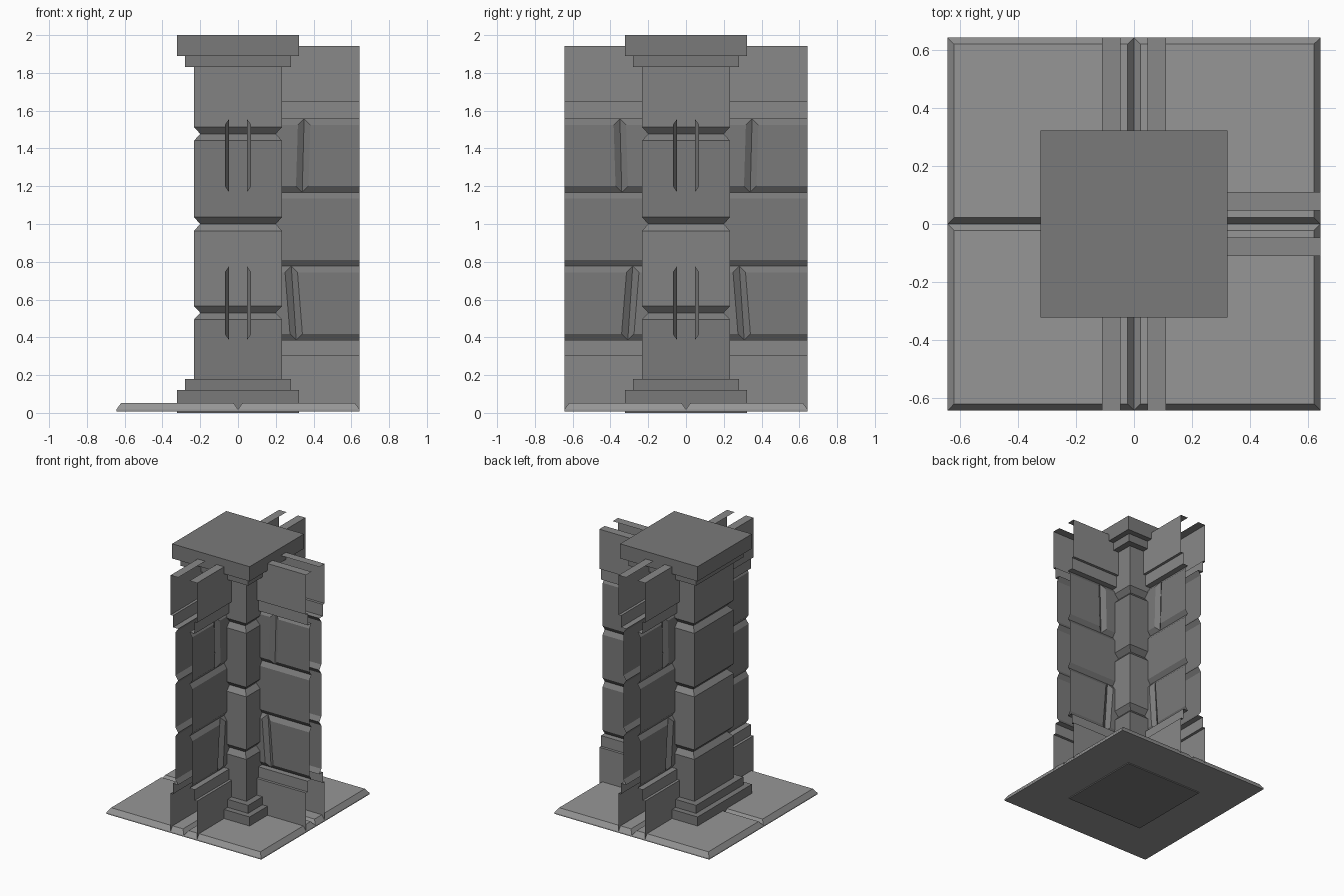
import bpy, bmesh
from mathutils import Matrix
from math import radians

if "Cube" in bpy.data.objects:
    bpy.data.objects.remove(bpy.data.objects["Cube"])


def grey(name, v):
    m = bpy.data.materials.new(name)
    m.diffuse_color = (v, v, v, 1)
    m.use_nodes = True
    m.node_tree.nodes["Principled BSDF"].inputs["Base Color"].default_value = m.diffuse_color
    return m


PAVING = grey("paving_stone", 0.305)
BAND = grey("band_stone", 0.25)
PALE = grey("pale_stone", 0.225)
DARK = grey("dark_stone", 0.195)


def finish(name, bm, *mats):
    bmesh.ops.remove_doubles(bm, verts=bm.verts, dist=1e-5)
    me = bpy.data.meshes.new(name)
    for m in mats:
        me.materials.append(m)
    bm.to_mesh(me)
    bm.free()
    ob = bpy.data.objects.new(name, me)
    bpy.context.collection.objects.link(ob)
    return ob


def stack(name, rings, mats, cx=0, cy=0):
    """Closed solid from square rings (half width, z)."""
    bm = bmesh.new()
    loops = [[bm.verts.new((cx + sx * h, cy + sy * h, z))
              for sx, sy in ((-1, -1), (1, -1), (1, 1), (-1, 1))] for h, z in rings]
    for a, b in zip(loops, loops[1:]):
        for i in range(4):
            j = (i + 1) % 4
            bm.faces.new((a[i], a[j], b[j], b[i]))
    bm.faces.new(loops[0][::-1])
    bm.faces.new(loops[-1])
    return finish(name, bm, *mats)


# Floor: thin slab with four bevelled paving tiles
S = 0.643
stack("floor_slab", [(S, 0.008), (S, 0.018)], [PAVING])
for sx in (-1, 1):
    for sy in (-1, 1):
        stack("floor_tile", [(S / 2, 0.018), (S / 2 - 0.023, 0.052)], [PAVING],
              sx * S / 2, sy * S / 2)

# Column: stepped base, shaft with V grooves, stepped cap
W, G = 0.233, 0.2
shaft = [(W, 0.18)]
for z in (0.53, 1.0, 1.477):
    shaft += [(W, z - 0.036), (G, z), (W, z + 0.036)]
shaft.append((W, 1.83))
column = stack("column", [(0.322, 0), (0.322, 0.12), (0.28, 0.12), (0.28, 0.18)] + shaft
               + [(0.28, 1.83), (0.28, 1.89), (0.322, 1.89), (0.322, 2.0)], [DARK, PALE])
# alternate blocks of the shaft are paler
for p in column.data.polygons:
    if 0.53 < p.center.z < 1.0 or 1.477 < p.center.z < 1.82:
        p.material_index = 1

# Walls: open shells with moulded bands and bevelled brick courses
U0, U1, LOW, HIGH, B = 0.2, 0.643, 0.047, 0.07, 0.033


def add(bm, pts, mat=0):
    bm.faces.new([bm.verts.new((u, -d, z)) for u, d, z in pts]).material_index = mat


def band(bm, profile):
    for (d0, z0), (d1, z1) in zip(profile, profile[1:]):
        add(bm, [(U0, d1, z1), (U1, d1, z1), (U1, d0, z0), (U0, d0, z0)], 1)


def brick(bm, zb, zt, left, right, bl=0, br=0):
    """left/right = (u at bottom, u at top); bl/br = bevel on that side."""
    outer = [(left[0], LOW, zb), (right[0], LOW, zb), (right[1], LOW, zt), (left[1], LOW, zt)]
    inner = [(left[0] + bl, HIGH, zb + B), (right[0] - br, HIGH, zb + B),
             (right[1] - br, HIGH, zt - B), (left[1] + bl, HIGH, zt - B)]
    add(bm, inner)
    for i, bevel in enumerate((B, br, B, bl)):
        if bevel:
            j = (i + 1) % 4
            add(bm, [outer[i], outer[j], inner[j], inner[i]])


START, END = (U0, U0), (U1, U1)
for name, angle in (("wall_right", 0), ("wall_back", 90), ("wall_front", -90)):
    bm = bmesh.new()
    band(bm, [(LOW, 1.943), (0.11, 1.943), (0.11, 1.645), (0.09, 1.645), (0.09, 1.557), (LOW, 1.557)])
    band(bm, [(LOW, 0.385), (0.09, 0.385), (0.09, 0.305), (0.11, 0.305), (0.11, 0.008)])
    brick(bm, 0.777, 1.168, START, END)
    for zb, zt, joint in ((0.385, 0.777, (0.308, 0.282)), (1.168, 1.557, (0.34, 0.35))):
        brick(bm, zb, zt, START, joint, br=B)
        brick(bm, zb, zt, joint, END, bl=B)
    # mirror to the other face of the wall
    copy = bmesh.ops.duplicate(bm, geom=bm.verts[:] + bm.edges[:] + bm.faces[:])["geom"]
    for v in (g for g in copy if isinstance(g, bmesh.types.BMVert)):
        v.co.y *= -1
    bmesh.ops.reverse_faces(bm, faces=[g for g in copy if isinstance(g, bmesh.types.BMFace)])
    bmesh.ops.transform(bm, matrix=Matrix.Rotation(radians(angle), 4, 'Z'), verts=bm.verts)
    finish(name, bm, DARK, BAND)
